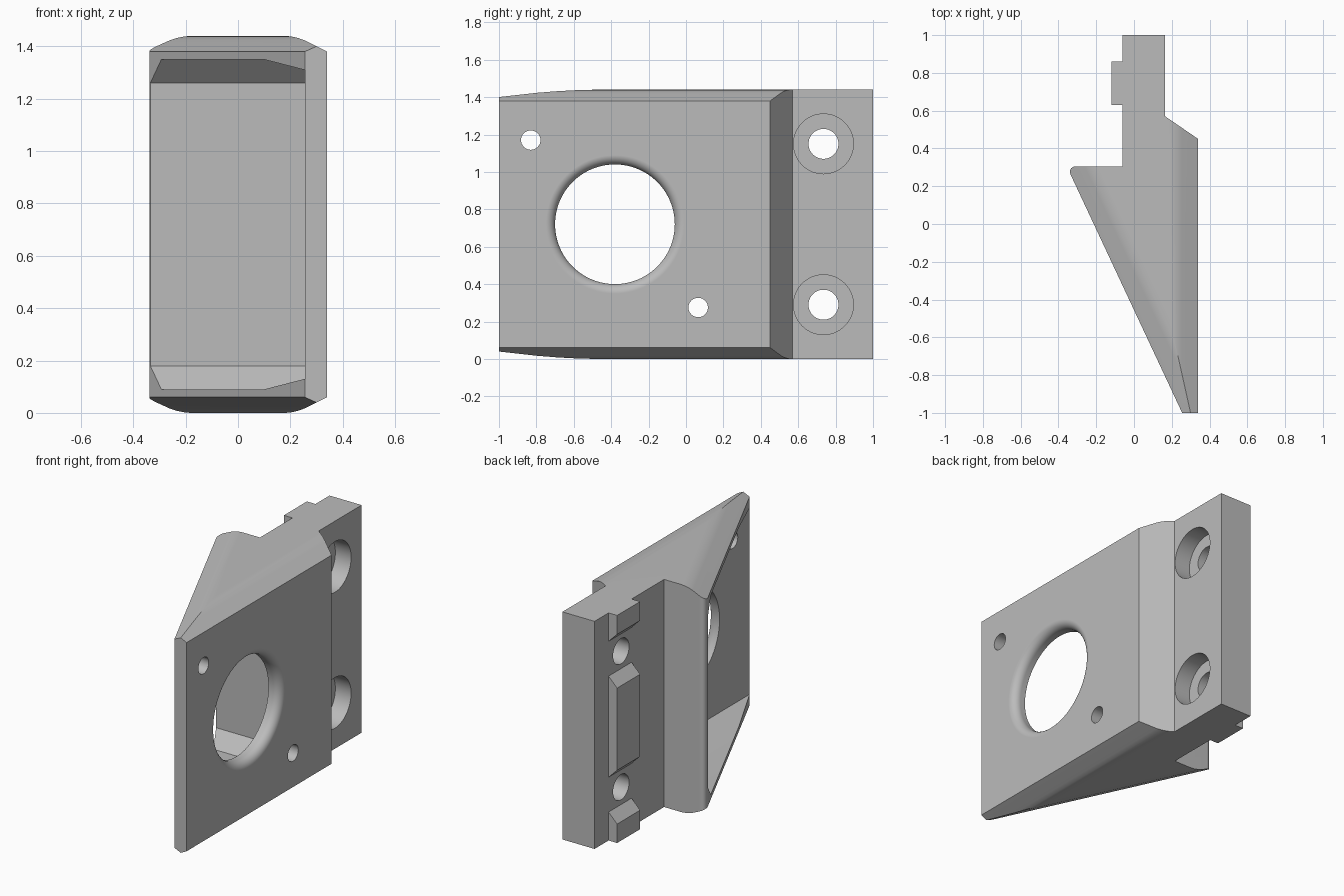
import bpy, bmesh, math
from mathutils import Vector, Matrix

if "Cube" in bpy.data.objects:
    bpy.data.objects.remove(bpy.data.objects["Cube"])

HEIGHT, MID = 1.44, 0.72
grey = bpy.data.materials.new("light grey")
grey.use_nodes = True
grey.diffuse_color = (0.5, 0.5, 0.5, 1)
grey.node_tree.nodes["Principled BSDF"].inputs["Base Color"].default_value = (0.5, 0.5, 0.5, 1)


def make(name, bm):
    bmesh.ops.recalc_face_normals(bm, faces=bm.faces)
    mesh = bpy.data.meshes.new(name)
    bm.to_mesh(mesh)
    bm.free()
    obj = bpy.data.objects.new(name, mesh)
    mesh.materials.append(grey)
    bpy.context.collection.objects.link(obj)
    return obj


def prism(points, direction):
    """Extrude a flat outline along a direction."""
    bm = bmesh.new()
    face = bm.faces.new([bm.verts.new(p) for p in points])
    out = bmesh.ops.extrude_face_region(bm, geom=[face])
    bmesh.ops.translate(bm, vec=direction,
                        verts=[v for v in out["geom"] if isinstance(v, bmesh.types.BMVert)])
    bmesh.ops.recalc_face_normals(bm, faces=bm.faces)
    return bm


def trim(bm, point, normal):
    """Cut away everything beyond a plane and close the cut."""
    bmesh.ops.bisect_plane(bm, geom=bm.verts[:] + bm.edges[:] + bm.faces[:], dist=1e-5,
                           plane_co=point, plane_no=normal, clear_outer=True)
    bmesh.ops.holes_fill(bm, edges=[e for e in bm.edges if e.is_boundary], sides=0)


def lathe(name, profile, y, z, sides=64):
    """Round cutter along x from (x, radius) pairs."""
    bm = bmesh.new()
    rings = [[bm.verts.new((x, y + r * math.cos(a), z + r * math.sin(a)))
              for a in (math.tau * i / sides for i in range(sides))] for x, r in profile]
    for a, b in zip(rings, rings[1:]):
        for i in range(sides):
            j = (i + 1) % sides
            bm.faces.new((a[i], a[j], b[j], b[i]))
    bm.faces.new(rings[0])
    bm.faces.new(rings[-1])
    return make(name, bm)


# Bracket body: plan outline, rounded tip
SLANT_X = -0.356
outline = [(-0.06, 1), (0.165, 1), (0.165, 0.57), (0.34, 0.45), (0.34, -1),
           (0.255, -1), (SLANT_X, 0.305), (-0.06, 0.305)]
bm = prism([(x, y, 0) for x, y in outline], (0, 0, HEIGHT))
tip = [e for e in bm.edges if all(abs(v.co.x - SLANT_X) < 1e-4 for v in e.verts)]
bmesh.ops.bevel(bm, geom=tip, offset=0.05, segments=10, profile=0.5, affect='EDGES')

# Softly rounded chamfers along the plate edge and the slanted edge, top and bottom
slant_normal = Vector((-1.305, -0.611, 0)).normalized()
slope, radius = math.atan(0.5), 0.21
centre_in = 0.12 + radius * math.tan(slope / 2)
for side in (1, -1):
    for origin, out in ((Vector((0.34, 0, 0)), Vector((1, 0, 0))),
                        (Vector((0.255, -1, 0)), slant_normal)):
        for k in range(1, 5):
            a = slope * k / 4
            normal = out * math.sin(a) + Vector((0, 0, side * math.cos(a)))
            centre = origin - out * centre_in
            centre.z = MID + side * (MID - radius)
            trim(bm, centre + normal * radius, normal)
body = make("bracket_body", bm)

# Pocket between the two gussets
bm = bmesh.new()
bmesh.ops.create_cube(bm, size=1, matrix=Matrix.Translation((-0.3725, -0.62, MID))
                      @ Matrix.Diagonal((1.255, 1.76, 1.26, 1)))
for side in (1, -1):
    trim(bm, Vector((0, 0.26, MID + side * 0.54)), Vector((0, 1, side)).normalized())
    trim(bm, Vector((0.1, 0, MID + side * 0.63)), Vector((0.04, 0, side * 0.155)).normalized())
cutters = [make("pocket_cutter", bm)]

# Large bore with a rounded outer rim
R = 0.05
rim = [(0.34 - R + R * math.sin(a), 0.32 + R * (1 - math.cos(a)))
       for a in (math.pi / 2 * k / 8 for k in range(9))]
cutters.append(lathe("bore_cutter", [(0.1, 0.32)] + rim + [(0.5, 0.32 + R)], -0.38, MID, 96))

# Small plate holes
for y, z in ((-0.83, 1.17), (0.065, 0.275)):
    cutters.append(lathe("small_hole_cutter", [(0.1, 0.052), (0.5, 0.052)], y, z, 32))

# Counterbored screw holes
for z in (0.29, 1.15):
    cutters.append(lathe("screw_hole_cutter",
                         [(-0.3, 0.08), (0.055, 0.08), (0.055, 0.16), (0.4, 0.16)], 0.735, z))

bpy.context.view_layer.objects.active = body
for cutter in cutters:
    cutter.hide_render = True
    mod = body.modifiers.new("cut", 'BOOLEAN')
    mod.operation, mod.solver, mod.object = 'DIFFERENCE', 'EXACT', cutter
    bpy.ops.object.modifier_apply(modifier=mod.name)
    bpy.data.objects.remove(cutter)

# Smooth rounded faces, sharp edges kept
bpy.ops.object.select_all(action='DESELECT')
body.select_set(True)
bpy.ops.object.shade_smooth_by_angle(angle=math.radians(20))
body.modifiers.new("weighted", 'WEIGHTED_NORMAL').keep_sharp = True

# Locating keys on the mounting face, with sloped ends
for name, low, high, low_top, high_top in (
        ("lower_key", 0, 0.18, 0, 0.12),
        ("middle_key", 0.4, 1.04, 0.46, 0.98),
        ("upper_key", 1.26, HEIGHT, 1.32, HEIGHT)):
    make(name, prism([(-0.06, 0.63, low), (-0.06, 0.63, high),
                      (-0.12, 0.63, high_top), (-0.12, 0.63, low_top)], (0, 0.23, 0)))
